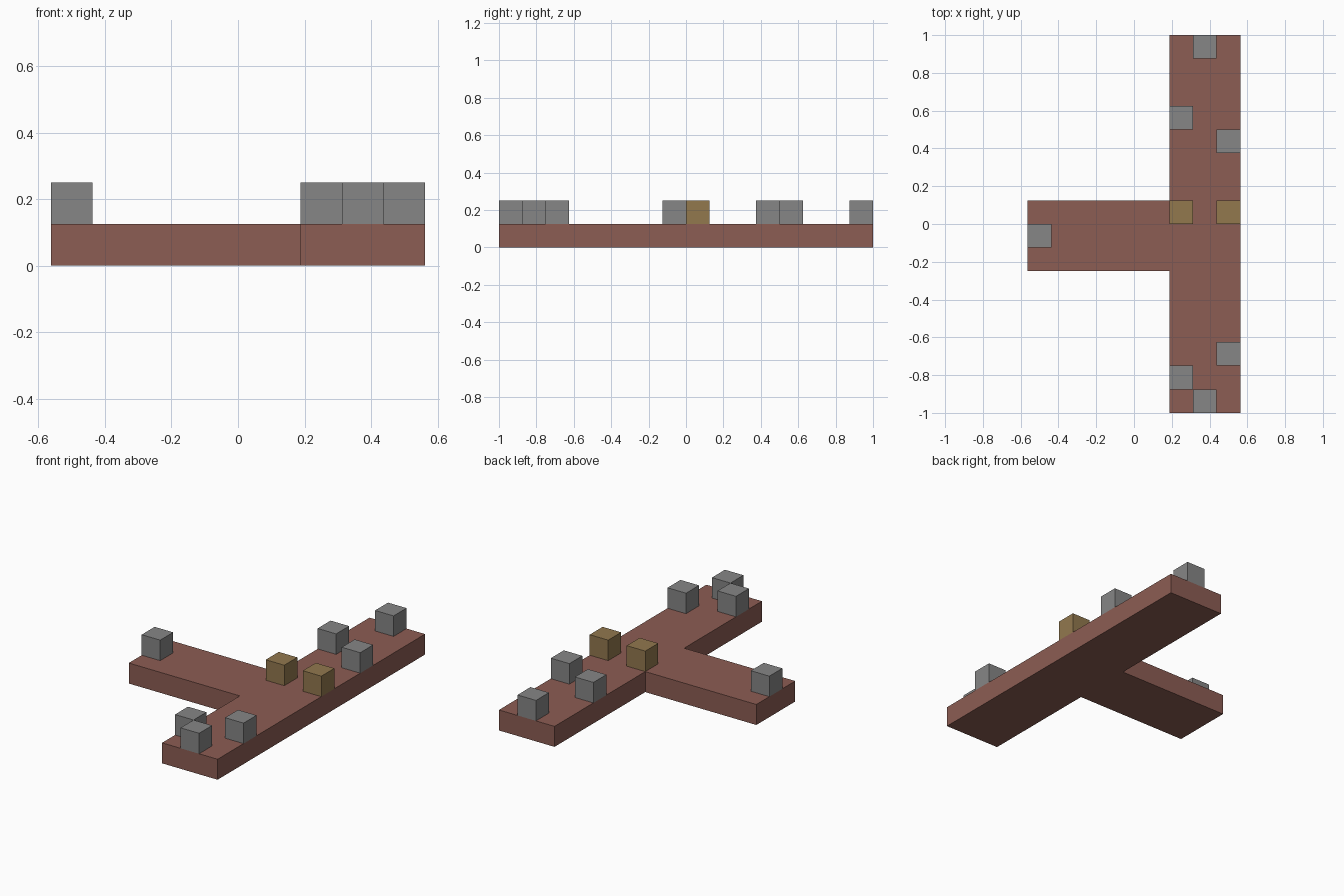
import bpy
import bmesh

cube = bpy.data.objects.get("Cube")
if cube:
    bpy.data.objects.remove(cube, do_unlink=True)

UNIT = 0.125                 # one grid cell
ORIGIN = (-4.5, -8)          # grid corner, in cells


def material(name, rgb):
    mat = bpy.data.materials.new(name)
    mat.use_nodes = True
    colour = (*rgb, 1)
    mat.diffuse_color = colour
    mat.node_tree.nodes["Principled BSDF"].inputs["Base Color"].default_value = colour
    return mat


def prism(name, outline, bottom, mat):
    """Extrude an outline given in grid cells upward by one cell."""
    bm = bmesh.new()
    verts = [bm.verts.new(((x + ORIGIN[0]) * UNIT, (y + ORIGIN[1]) * UNIT, bottom * UNIT))
             for x, y in outline]
    base = bm.faces.new(verts)
    top = bmesh.ops.extrude_face_region(bm, geom=[base], use_keep_orig=True)["geom"]
    bmesh.ops.translate(bm, vec=(0, 0, UNIT),
                        verts=[g for g in top if isinstance(g, bmesh.types.BMVert)])
    bmesh.ops.recalc_face_normals(bm, faces=bm.faces)
    mesh = bpy.data.meshes.new(name)
    bm.to_mesh(mesh)
    bm.free()
    mesh.materials.append(mat)
    obj = bpy.data.objects.new(name, mesh)
    bpy.context.collection.objects.link(obj)
    return obj


def block(name, x, y, mat):
    return prism(name, [(x, y), (x + 1, y), (x + 1, y + 1), (x, y + 1)], 1, mat)


brown = material("reddish brown", (0.262, 0.109, 0.087))
grey = material("stone grey", (0.238, 0.238, 0.238))
ochre = material("ochre", (0.287, 0.188, 0.076))

# T-shaped floor: long strip with a side branch
prism("floor_slab", [(6, 0), (9, 0), (9, 16), (6, 16), (6, 9), (0, 9), (0, 6), (6, 6)], 0, brown)

# Grey blocks scattered on the floor
for i, (x, y) in enumerate([(7, 0), (6, 1), (8, 2), (0, 7), (8, 11), (6, 12), (7, 15)]):
    block(f"grey_block_{i + 1}", x, y, grey)

# Pair of ochre blocks at the junction
for side, x in (("right", 6), ("left", 8)):
    block(f"ochre_block_{side}", x, 8, ochre)
